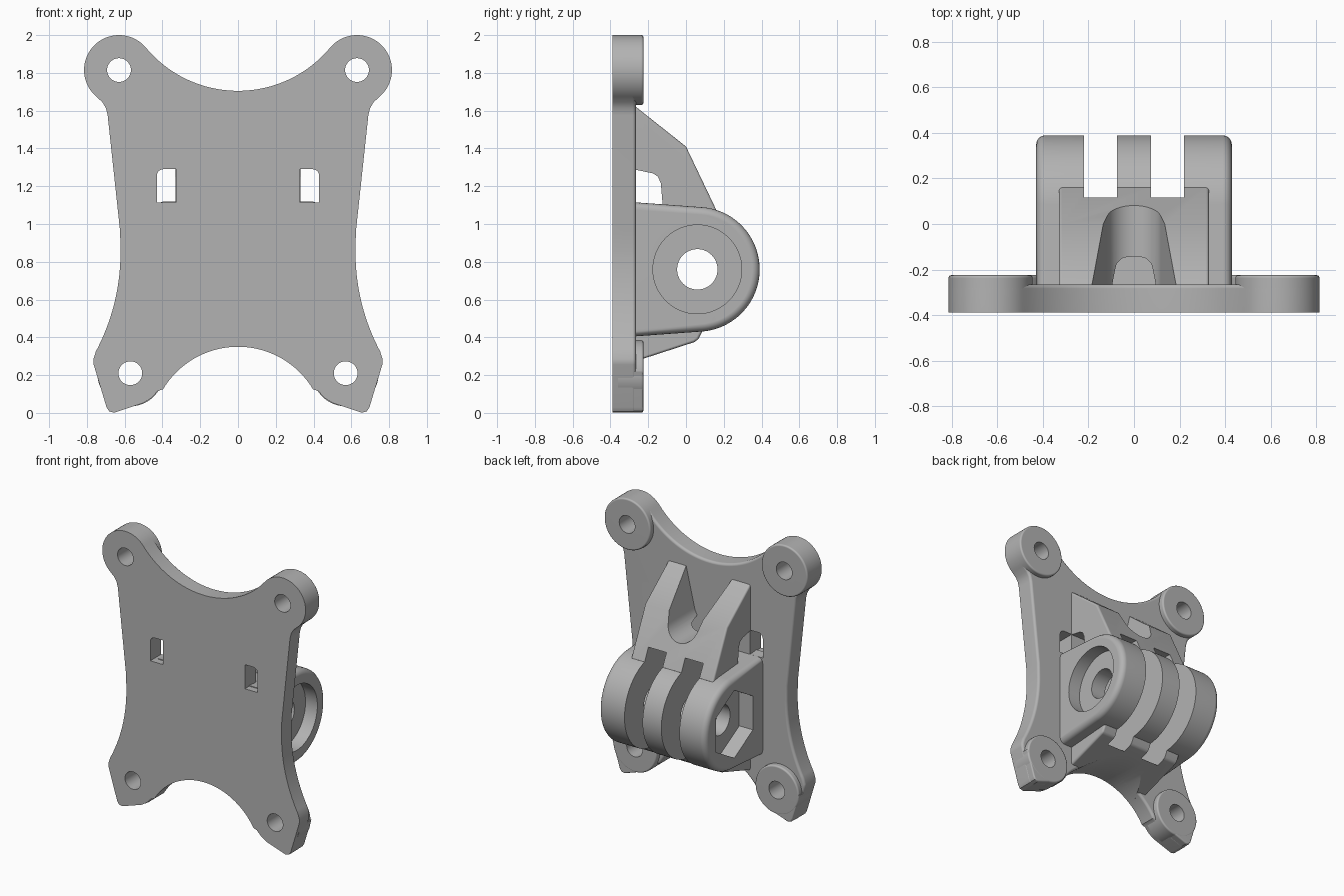
import bpy
import bmesh
from math import sin, cos, radians

if "Cube" in bpy.data.objects:
    bpy.data.objects.remove(bpy.data.objects["Cube"], do_unlink=True)

grey = bpy.data.materials.new("plain grey")
grey.use_nodes = True
grey.diffuse_color = (0.45, 0.45, 0.45, 1)
grey.node_tree.nodes["Principled BSDF"].inputs["Base Color"].default_value = grey.diffuse_color


def arc(cx, cy, r, start, end, steps=24):
    """Points along a circular arc, angles in degrees."""
    angles = [radians(start + (end - start) * i / steps) for i in range(steps + 1)]
    return [(cx + r * cos(a), cy + r * sin(a)) for a in angles]


def circle(cx, cy, r, sides=64):
    return arc(cx, cy, r, 90, 450, sides)[:-1]


def prism(name, points, axis, low, high, bevel=0, both_ends=True):
    """Extrude a 2D profile along x (profile y,z) or y (profile x,z), rounding its end rims."""
    def place(p, t):
        return (t, p[0], p[1]) if axis == "x" else (p[0], t, p[1])

    bm = bmesh.new()
    start = [bm.verts.new(place(p, low)) for p in points]
    end = [bm.verts.new(place(p, high)) for p in points]
    cap_a, cap_b = bm.faces.new(start), bm.faces.new(end)
    for i in range(len(points)):
        j = (i + 1) % len(points)
        bm.faces.new((start[i], start[j], end[j], end[i]))
    bmesh.ops.recalc_face_normals(bm, faces=bm.faces)
    if bevel:
        rims = list(cap_b.edges) + (list(cap_a.edges) if both_ends else [])
        bmesh.ops.bevel(bm, geom=rims, offset=bevel, segments=4, profile=0.5, affect="EDGES")
    mesh = bpy.data.meshes.new(name)
    bm.to_mesh(mesh)
    bm.free()
    mesh.materials.append(grey)
    obj = bpy.data.objects.new(name, mesh)
    bpy.context.collection.objects.link(obj)
    return obj


def cut(cutter, *targets):
    """Subtract the cutter from each target, then discard it."""
    cutter.hide_render = True
    for target in targets:
        bpy.context.view_layer.objects.active = target
        mod = target.modifiers.new("cut", "BOOLEAN")
        mod.operation = "DIFFERENCE"
        mod.solver = "EXACT"
        mod.object = cutter
        bpy.ops.object.modifier_apply(modifier=mod.name)
    bpy.data.objects.remove(cutter, do_unlink=True)


def mirrored(points, side):
    return [(side * x, z) for x, z in points]


FRONT, BACK, PAD = -0.39, -0.265, -0.225
PIN_Y, PIN_Z = 0.06, 0.76
UPPER, LOWER = (0.63, 1.815), (0.57, 0.21)

# Mounting plate: half outline from top centre round to bottom centre, then mirrored
half = arc(0, 2.339, 0.634, -90, -41)
half += arc(*UPPER, 0.185, 140, -50, 40)
half += [(0.718, 1.645), (0.7, 1.615), (0.69, 1.575), (0.624, 0.96)]
half += arc(1.742, 0.85, 1.12, 180, 208)
half += [(0.765, 0.285), (0.764, 0.255), (0.696, 0.03), (0.682, 0.008), (0.655, 0.001)]
half += [(0.5, 0.053), (0.46, 0.078), (0.425, 0.115)]
half += arc(0, -0.113, 0.463, 31, 90)
outline = half + mirrored(half[1:-1][::-1], -1)
plate = prism("plate", outline, "y", FRONT, BACK, 0.018, False)

# Raised corner pads with screw holes
for side, label in ((1, "left"), (-1, "right")):
    top_pad = prism(f"upper_pad_{label}", circle(side * UPPER[0], UPPER[1], 0.185),
                    "y", FRONT, PAD, 0.012, False)
    low_pad = prism(f"lower_pad_{label}", circle(side * LOWER[0], LOWER[1], 0.175),
                    "y", -0.36, PAD, 0.012, False)
    tip = [LOWER, (0.5, 0.055), (0.655, 0.002), (0.682, 0.01), (0.694, 0.03), (0.752, 0.22)]
    tip_pad = prism(f"lower_tip_{label}", mirrored(tip, side), "y", -0.36, PAD - 0.001, 0.01, False)
    for (x, z), pads in ((UPPER, [top_pad]), (LOWER, [low_pad, tip_pad])):
        hole = prism("screw_cutter", circle(side * x, z, 0.063, 40), "y", -0.5, 0)
        cut(hole, plate, *pads)

    # Strap window with its outer top corner rounded
    window = [(0.328, 1.115), (0.43, 1.115)] + arc(0.395, 1.255, 0.035, 0, 90, 8) + [(0.328, 1.29)]
    cut(prism("window_cutter", mirrored(window, side), "y", -0.5, -0.2), plate)

# Hinge knuckle
knuckle_profile = [(-0.34, 1.12)] + arc(PIN_Y, PIN_Z, 0.33, 85, -85, 48) + [(-0.34, 0.4)]
knuckle = prism("hinge_knuckle", knuckle_profile, "x", -0.43, 0.43, 0.04)

# Upper brace: sloped block with a rounded V channel and a strap tunnel
brace = prism("upper_brace", [(-0.3, 1.648), (-0.25, 1.608), (0, 1.41), (0.16, 1.075),
                              (0.1, 1.0), (-0.3, 1.0)], "x", -0.33, 0.33, 0.014)
channel = [(0.215, 1.75)] + arc(0, 1.36, 0.12, -12, -168, 24) + [(-0.215, 1.75)]
cut(prism("channel_cutter", channel, "y", BACK, 0.5), brace)
tunnel = [(-0.32, 1.0), (-0.32, 1.29), (-0.265, 1.287), (-0.175, 1.268), (-0.148, 1.25),
          (-0.133, 1.215), (-0.115, 1.0)]
cut(prism("tunnel_cutter", tunnel, "x", -0.4, 0.4), brace)

# Lower brace trimmed to the plate's bottom arch
lower_brace = prism("lower_brace", [(-0.34, 0.25), (0.045, 0.375), (0.065, 0.39), (0.09, 0.44),
                                    (0.08, 0.5), (-0.34, 0.5)], "x", -0.33, 0.33, 0.014)
cut(prism("arch_cutter", circle(0, -0.113, 0.463, 120), "y", -0.6, 0.6), lower_brace)

# Two slots that separate the three hinge fingers
for side in (1, -1):
    low, high = sorted((side * 0.075, side * 0.22))
    slot = prism("slot_cutter", circle(PIN_Y, PIN_Z, 0.41, 96), "x", low, high)
    cut(slot, knuckle, brace, lower_brace)

# Pin bore, round bolt-head recess and hexagonal nut recess
cut(prism("bore_cutter", circle(PIN_Y, PIN_Z, 0.107, 48), "x", -0.6, 0.6), knuckle)
cut(prism("bolt_cutter", circle(PIN_Y, PIN_Z, 0.235), "x", 0.335, 0.6), knuckle)
cut(prism("nut_cutter", circle(PIN_Y, PIN_Z, 0.245, 6), "x", -0.6, -0.32), knuckle)

# Smooth curved surfaces while keeping edges crisp
for obj in bpy.context.collection.objects:
    if obj.type == "MESH" and grey.name in obj.data.materials:
        bpy.ops.object.select_all(action="DESELECT")
        obj.select_set(True)
        bpy.context.view_layer.objects.active = obj
        bpy.ops.object.shade_smooth_by_angle(angle=radians(28))
        weighted = obj.modifiers.new("weighted_normals", "WEIGHTED_NORMAL")
        weighted.keep_sharp = True
